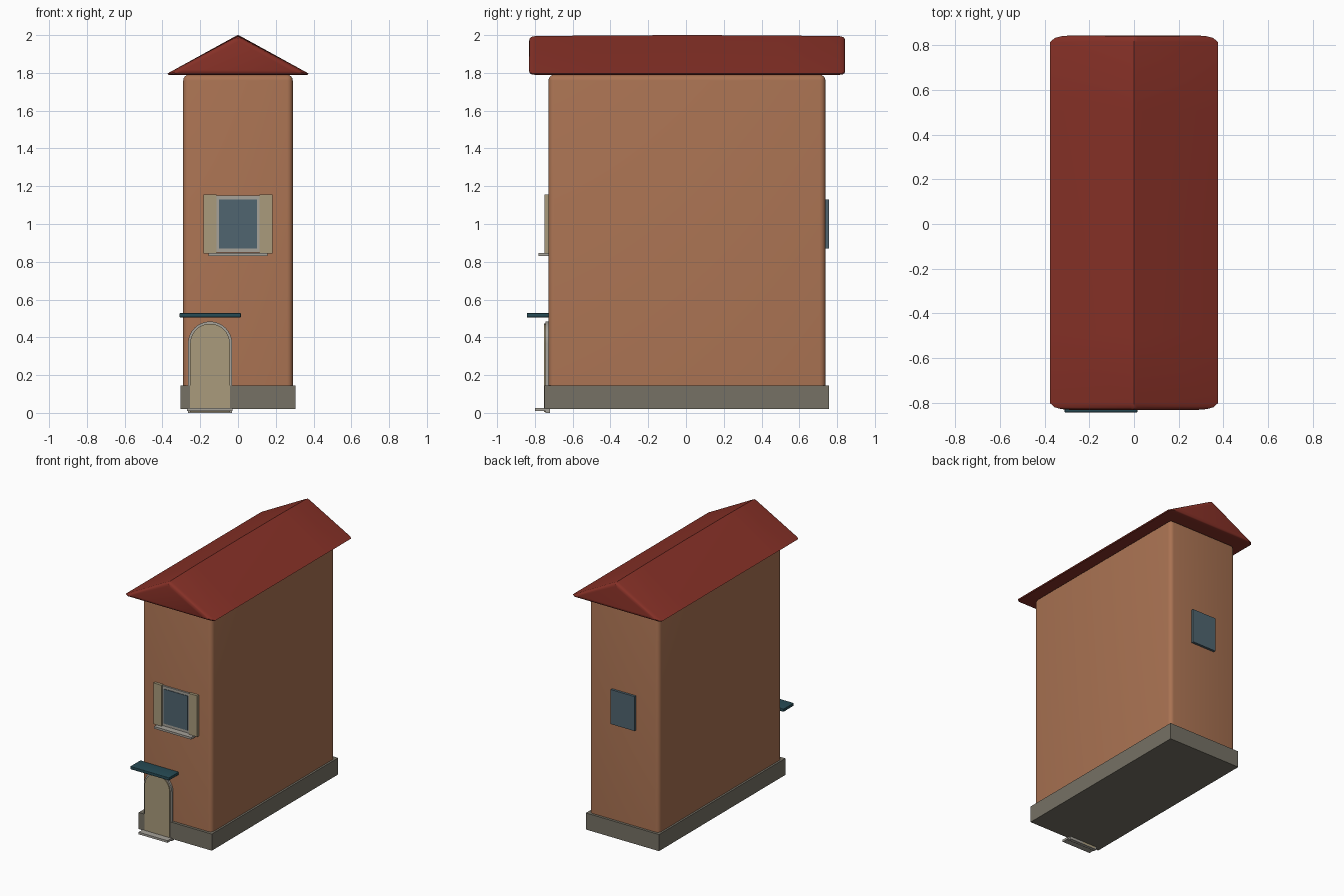
import bpy, bmesh, math

if "Cube" in bpy.data.objects:
    bpy.data.objects.remove(bpy.data.objects["Cube"])


def material(name, rgb):
    m = bpy.data.materials.new(name)
    m.diffuse_color = (*rgb, 1)
    m.use_nodes = True
    m.node_tree.nodes["Principled BSDF"].inputs["Base Color"].default_value = m.diffuse_color
    return m


WALL = material("wall_clay", (0.40, 0.17, 0.085))
ROOF = material("roof_red", (0.24, 0.03, 0.02))
STONE = material("stone", (0.18, 0.165, 0.13))
CREAM = material("cream", (0.40, 0.33, 0.20))
TRIM = material("trim_grey", (0.38, 0.36, 0.32))
GLASS = material("glass", (0.08, 0.13, 0.16))
TEAL = material("teal", (0.02, 0.07, 0.09))


def finish(name, bm, mat, smooth=True):
    bmesh.ops.recalc_face_normals(bm, faces=bm.faces)
    me = bpy.data.meshes.new(name)
    bm.to_mesh(me)
    bm.free()
    ob = bpy.data.objects.new(name, me)
    bpy.context.collection.objects.link(ob)
    me.materials.append(mat)
    if smooth:
        bpy.ops.object.select_all(action='DESELECT')
        ob.select_set(True)
        bpy.context.view_layer.objects.active = ob
        bpy.ops.object.shade_smooth_by_angle(angle=math.radians(35))
    return ob


def box(name, x, y, z, mat, bevel=0.0, skip_bottom=False):
    bm = bmesh.new()
    bmesh.ops.create_cube(bm, size=1)
    for v in bm.verts:
        for i, (a, b) in enumerate((x, y, z)):
            v.co[i] = a if v.co[i] < 0 else b
    if bevel:
        edges = [e for e in bm.edges
                 if not (skip_bottom and all(abs(v.co.z - z[0]) < 1e-5 for v in e.verts))]
        bmesh.ops.bevel(bm, geom=edges, offset=bevel, segments=4, profile=0.5, affect='EDGES')
    return finish(name, bm, mat, bevel > 0)


def loft(name, sections, mat):
    """Skin equal-length closed sections and cap both ends."""
    bm = bmesh.new()
    rings = [[bm.verts.new(p) for p in s] for s in sections]
    n = len(rings[0])
    for a, b in zip(rings, rings[1:]):
        for i in range(n):
            j = (i + 1) % n
            bm.faces.new((a[i], a[j], b[j], b[i]))
    bm.faces.new(rings[0])
    bm.faces.new(rings[-1])
    return finish(name, bm, mat)


def arch(cx, r, bottom, spring, y):
    pts = [(cx - r, y, bottom), (cx + r, y, bottom)]
    for i in range(17):
        a = math.pi * i / 16
        pts.append((cx + r * math.cos(a), y, spring + r * math.sin(a)))
    return pts


# Stone plinth and rounded wall block
box("plinth", (-0.305, 0.305), (-0.748, 0.757), (0.02, 0.145), STONE)
box("walls", (-0.29, 0.29), (-0.728, 0.738), (0.10, 1.79), WALL, 0.03, True)


# Gabled roof with softened ends and a slightly bowed ridge
def gable(y, w, low, high):
    return [(-w + 0.008, y, low), (w - 0.008, y, low), (w, y, low + 0.006),
            (0.016, y, high - 0.007), (0, y, high),
            (-0.016, y, high - 0.007), (-w, y, low + 0.006)]


half = [(0.837, 0.29, 1.81, 1.965), (0.834, 0.325, 1.80, 1.982),
        (0.826, 0.355, 1.793, 1.99), (0.808, 0.375, 1.79, 1.994),
        (0.50, 0.375, 1.79, 1.998)]
sections = [gable(-y + 0.006, w, a, b) for y, w, a, b in half]
sections.append(gable(0.006, 0.375, 1.79, 2.0))
sections += [gable(y + 0.006, w, a, b) for y, w, a, b in reversed(half)]
loft("roof", sections, ROOF)

# Arched door, surround, step and canopy
DX = -0.148
loft("door_surround", [arch(DX, 0.117, 0.0, 0.367, y) for y in (-0.72, -0.744)], TRIM)
loft("door", [arch(DX, 0.105, 0.005, 0.367, y) for y in (-0.72, -0.752)], CREAM)
box("door_step", (-0.27, -0.028), (-0.80, -0.73), (0.01, 0.026), TRIM)
box("door_canopy", (-0.31, 0.015), (-0.843, -0.72), (0.506, 0.528), TEAL, 0.004)

# Front window with frame, shutters and sill
box("window_frame", (-0.12, 0.12), (-0.741, -0.72), (0.85, 1.15), TRIM)
box("front_glass", (-0.10, 0.10), (-0.745, -0.72), (0.87, 1.13), GLASS)
for side, label in ((-1, "left"), (1, "right")):
    xs = sorted((side * 0.113, side * 0.183))
    box(label + "_shutter", xs, (-0.748, -0.72), (0.845, 1.155), CREAM)
box("window_sill", (-0.155, 0.155), (-0.78, -0.72), (0.83, 0.846), TRIM)

# Rear window pane
box("rear_glass", (-0.10, 0.10), (0.725, 0.756), (0.87, 1.13), GLASS)
